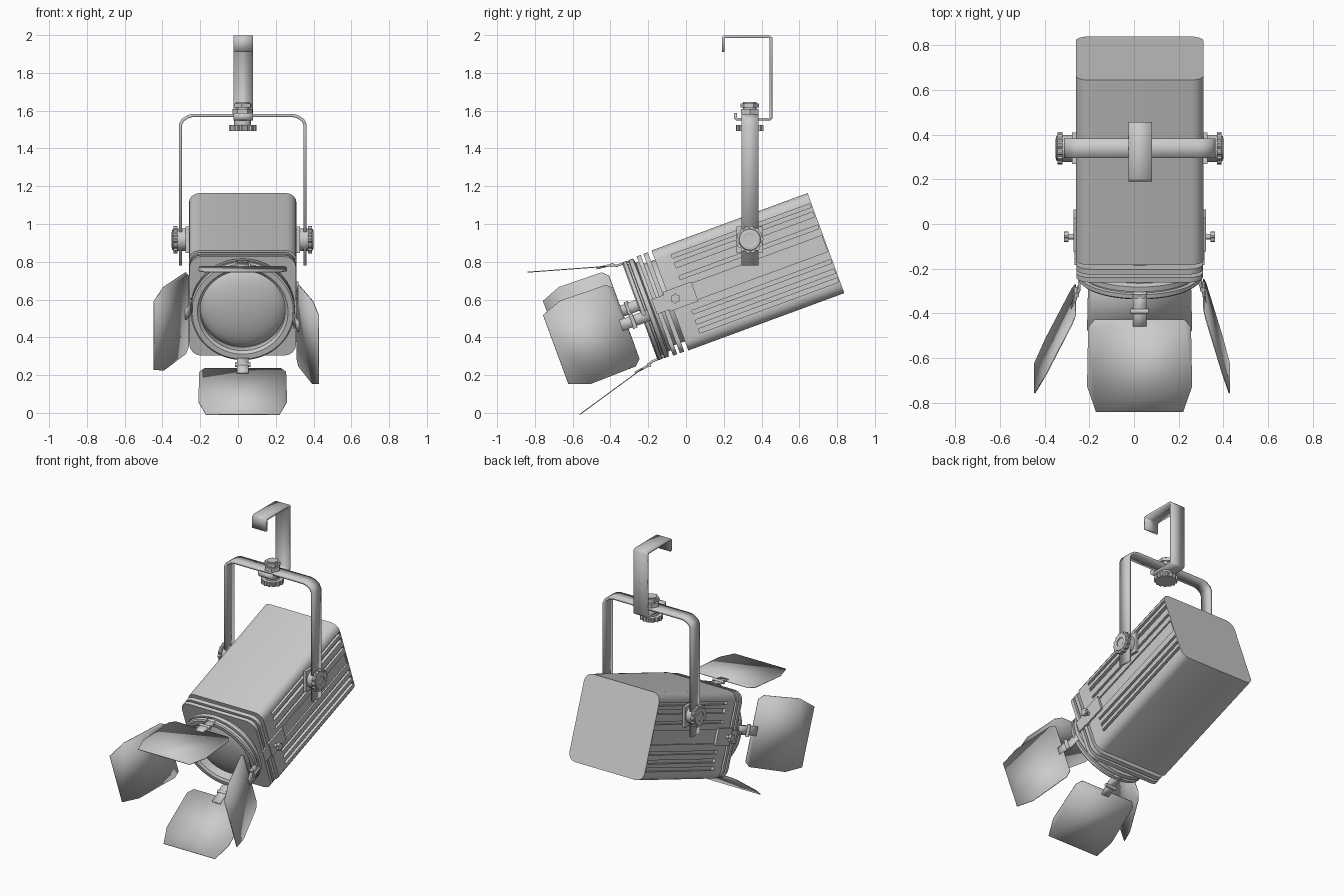
import bpy, bmesh, math
from mathutils import Matrix, Vector

if "Cube" in bpy.data.objects:
    bpy.data.objects.remove(bpy.data.objects["Cube"])

CX = 0.025
# Lamp frame: local y runs back along the tilted body, local z is up
LAMP = Matrix.Translation((CX, -0.085, 0.595)) @ Matrix.Rotation(math.radians(20.2), 4, 'X')
WORLD = Matrix.Translation((CX, 0, 0))


def make(name, verts, faces, matrix, thick=0):
    bm = bmesh.new()
    vs = [bm.verts.new(v) for v in verts]
    for f in faces:
        bm.faces.new([vs[i] for i in f])
    bmesh.ops.recalc_face_normals(bm, faces=bm.faces)
    me = bpy.data.meshes.new(name)
    bm.to_mesh(me)
    bm.free()
    ob = bpy.data.objects.new(name, me)
    bpy.context.collection.objects.link(ob)
    ob.matrix_world = matrix
    if thick:
        m = ob.modifiers.new("thickness", 'SOLIDIFY')
        m.thickness, m.offset, m.use_even_offset = thick, 0, True
    return ob


def prism(name, pts, axis, a, b, matrix):
    """Extrude a 2D outline along an axis from a to b."""
    put = {'X': lambda p, h: (h, p[0], p[1]),
           'Y': lambda p, h: (p[0], h, p[1]),
           'Z': lambda p, h: (p[0], p[1], h)}[axis]
    n = len(pts)
    verts = [put(p, h) for h in (a, b) for p in pts]
    faces = [(i, (i + 1) % n, n + (i + 1) % n, n + i) for i in range(n)]
    faces += [tuple(range(n)), tuple(range(n, 2 * n))]
    return make(name, verts, faces, matrix)


def lathe(name, prof, matrix, closed=True, n=64):
    """Revolve (radius, y) points about the local y axis."""
    k = len(prof)
    verts = [(r * math.cos(2 * math.pi * i / n), y, r * math.sin(2 * math.pi * i / n))
             for i in range(n) for r, y in prof]
    faces = []
    for i in range(n):
        a, b = i * k, (i + 1) % n * k
        for j in range(k if closed else k - 1):
            j2 = (j + 1) % k
            faces.append((a + j, a + j2, b + j2, b + j))
    return make(name, verts, faces, matrix)


def strap(name, pts, plane, lo, hi, thick, matrix):
    """Bent flat bar along a path in the xz or yz plane."""
    put = (lambda p, h: (p[0], h, p[1])) if plane == 'xz' else (lambda p, h: (h, p[0], p[1]))
    verts = [put(p, h) for p in pts for h in (lo, hi)]
    faces = [(2 * i, 2 * i + 1, 2 * i + 3, 2 * i + 2) for i in range(len(pts) - 1)]
    return make(name, verts, faces, matrix, thick)


def circle(r, n, cx=0, cy=0, r2=None, turn=0):
    """Regular outline; r2 gives alternating pairs of radii for a grip."""
    out = []
    for i in range(n):
        rad = r if r2 is None or i % 4 < 2 else r2
        a = 2 * math.pi * i / n + turn
        out.append((cx + rad * math.cos(a), cy + rad * math.sin(a)))
    return out


def rect(a0, a1, b0, b1):
    return [(a0, b0), (a1, b0), (a1, b1), (a0, b1)]


def housing_outline(hw, hh, rad, grooves=()):
    """Right half of a rounded box section with side grooves, then mirrored."""
    half = []
    for i in range(5):
        a = -math.pi / 2 + i * math.pi / 8
        half.append((hw - rad + rad * math.cos(a), -hh + rad + rad * math.sin(a)))
    for w, h, d in grooves:
        half += [(hw, w - h), (hw - d, w - h), (hw - d, w + h), (hw, w + h)]
    for i in range(5):
        a = i * math.pi / 8
        half.append((hw - rad + rad * math.cos(a), hh - rad + rad * math.sin(a)))
    return half + [(-x, z) for x, z in reversed(half)]


# Housing: plain front collar, grooved main length, flat rear
grooves = [(-0.205, 0.012, 0.02), (-0.155, 0.012, 0.02), (-0.1, 0.01, 0.015),
           (0.0, 0.045, 0.01), (0.095, 0.01, 0.015), (0.165, 0.014, 0.02), (0.215, 0.01, 0.02)]
plain = housing_outline(0.285, 0.282, 0.055)
prism("housing_front", plain, 'Y', 0, 0.09, LAMP)
prism("housing_body", housing_outline(0.285, 0.282, 0.055, grooves), 'Y', 0.09, 0.872, LAMP)
prism("housing_back", plain, 'Y', 0.872, 0.88, LAMP)

# Front plates, lens barrel and rings
for i, (a, b) in enumerate([(-0.085, -0.062), (-0.047, -0.022)]):
    prism(f"front_plate_{i}", housing_outline(0.283, 0.28, 0.065), 'Y', a, b, LAMP)
prism("barrel", circle(0.23, 48), 'Y', -0.095, 0.0, LAMP)
lathe("front_ring", [(0.23, -0.085), (0.225, -0.158), (0.24, -0.17), (0.268, -0.17),
                     (0.276, -0.163), (0.276, -0.145), (0.258, -0.143), (0.258, -0.133),
                     (0.276, -0.131), (0.276, -0.108), (0.25, -0.1), (0.25, -0.085)], LAMP)
lathe("lens", [(max(0.0005, 0.228 * math.sin(t * math.pi / 20)),
                -0.085 - 0.075 * math.cos(t * math.pi / 20)) for t in range(11)], LAMP, False)

# Barn doors with their hinges; canonical flap sits on the right side
flap = [(0, 0.2), (0.035, 0.23), (0.3, 0.235), (0.415, 0.195)]
flap += [(s, -t) for s, t in reversed(flap)]
for side, turn, tilt, off in (("right", 0, 16, -0.035), ("top", -90, 16, 0),
                              ("left", 180, 26, -0.035), ("bottom", 90, 16, 0)):
    R = LAMP @ Matrix.Rotation(math.radians(turn), 4, 'Y')
    sn, cs = math.sin(math.radians(tilt)), math.cos(math.radians(tilt))
    make(f"barn_door_{side}", [(0.287 + s * sn, -0.258 - s * cs, t + off) for s, t in flap],
         [tuple(range(8))], R, 0.005)
    strap(f"hinge_leaf_{side}", [(0.262, -0.165), (0.27, -0.21), (0.285, -0.235),
                                 (0.284 + 0.05 * sn, -0.258 - 0.05 * cs)], 'xz',
          0, 0, 0.01, R).data.clear_geometry()
    leaf = bpy.data.objects[f"hinge_leaf_{side}"]
    bpy.data.objects.remove(leaf)
    path = [(0.268, -0.13), (0.27, -0.2), (0.285, -0.235), (0.281 + 0.05 * sn, -0.258 - 0.05 * cs)]
    verts = [(x, y, z + off) for x, y in path for z in (-0.03, 0.03)]
    make(f"hinge_{side}", verts, [(2 * i, 2 * i + 1, 2 * i + 3, 2 * i + 2) for i in range(3)], R, 0.012)
    prism(f"hinge_pin_{side}", circle(0.012, 12, 0.282, -0.222), 'Z', off - 0.04, off + 0.04, R)

# Yoke: flat bar with chamfered corners
arm = [(0.33, 0.78), (0.33, 1.525), (0.318, 1.55), (0.29, 1.568), (0.265, 1.575)]
strap("yoke", arm + [(-x, z) for x, z in reversed(arm)], 'xz', 0.294, 0.383, 0.017, WORLD)

# Tilt knobs and lens latches on both sides
for side, s in (("right", 1), ("left", -1)):
    y, z = 0.338, 0.917
    prism(f"tilt_washer_{side}", rect(y - 0.07, y + 0.07, z - 0.07, z + 0.07), 'X', s * 0.283, s * 0.303, WORLD)
    prism(f"tilt_collar_{side}", circle(0.06, 32, y, z), 'X', s * 0.3, s * 0.35, WORLD)
    prism(f"tilt_knob_{side}", circle(0.073, 56, y, z, 0.066), 'X', s * 0.345, s * 0.367, WORLD)
    hub = Matrix.Translation((CX, y, z)) @ Matrix.Rotation(-s * math.pi / 2, 4, 'Z')
    lathe(f"tilt_knob_rim_{side}", [(0.03, 0.36), (0.03, 0.373), (0.04, 0.376), (0.055, 0.372),
                                    (0.062, 0.36)], hub, n=32)
    prism(f"latch_plate_{side}", rect(-0.02, 0.14, -0.055, 0.055), 'X', s * 0.28, s * 0.296, LAMP)
    prism(f"latch_tab_{side}", rect(-0.09, 0.0, -0.045, 0.04), 'X', s * 0.275, s * 0.291, LAMP)
    prism(f"latch_shaft_{side}", circle(0.012, 16, 0.03, 0), 'X', s * 0.29, s * 0.33, LAMP)
    prism(f"latch_knob_{side}", circle(0.026, 24, 0.03, 0, 0.021), 'X', s * 0.318, s * 0.337, LAMP)

# Hanging hook
strap("hook", [(0.197, 1.91), (0.197, 1.985), (0.205, 1.992), (0.44, 1.992), (0.45, 1.983),
               (0.45, 1.563), (0.442, 1.555), (0.27, 1.555), (0.262, 1.563), (0.262, 1.588)],
      'yz', -0.05, 0.055, 0.014, WORLD)

# Hook bolt: grip knob below, nuts above
prism("bolt_knob", circle(0.073, 56, 0, 0.338, 0.066), 'Z', 1.493, 1.523, WORLD)
prism("bolt_collar", circle(0.045, 24, 0, 0.338), 'Z', 1.52, 1.553, WORLD)
prism("bolt_shaft", circle(0.035, 24, 0, 0.338), 'Z', 1.55, 1.645, WORLD)
prism("lower_nut", circle(0.053, 6, 0, 0.338), 'Z', 1.583, 1.61, WORLD)
prism("upper_nut", circle(0.05, 6, 0, 0.338, turn=0.4), 'Z', 1.616, 1.638, WORLD)

bpy.ops.object.select_all(action='SELECT')
bpy.context.view_layer.objects.active = bpy.data.objects["lens"]
bpy.ops.object.shade_smooth_by_angle(angle=math.radians(32))
